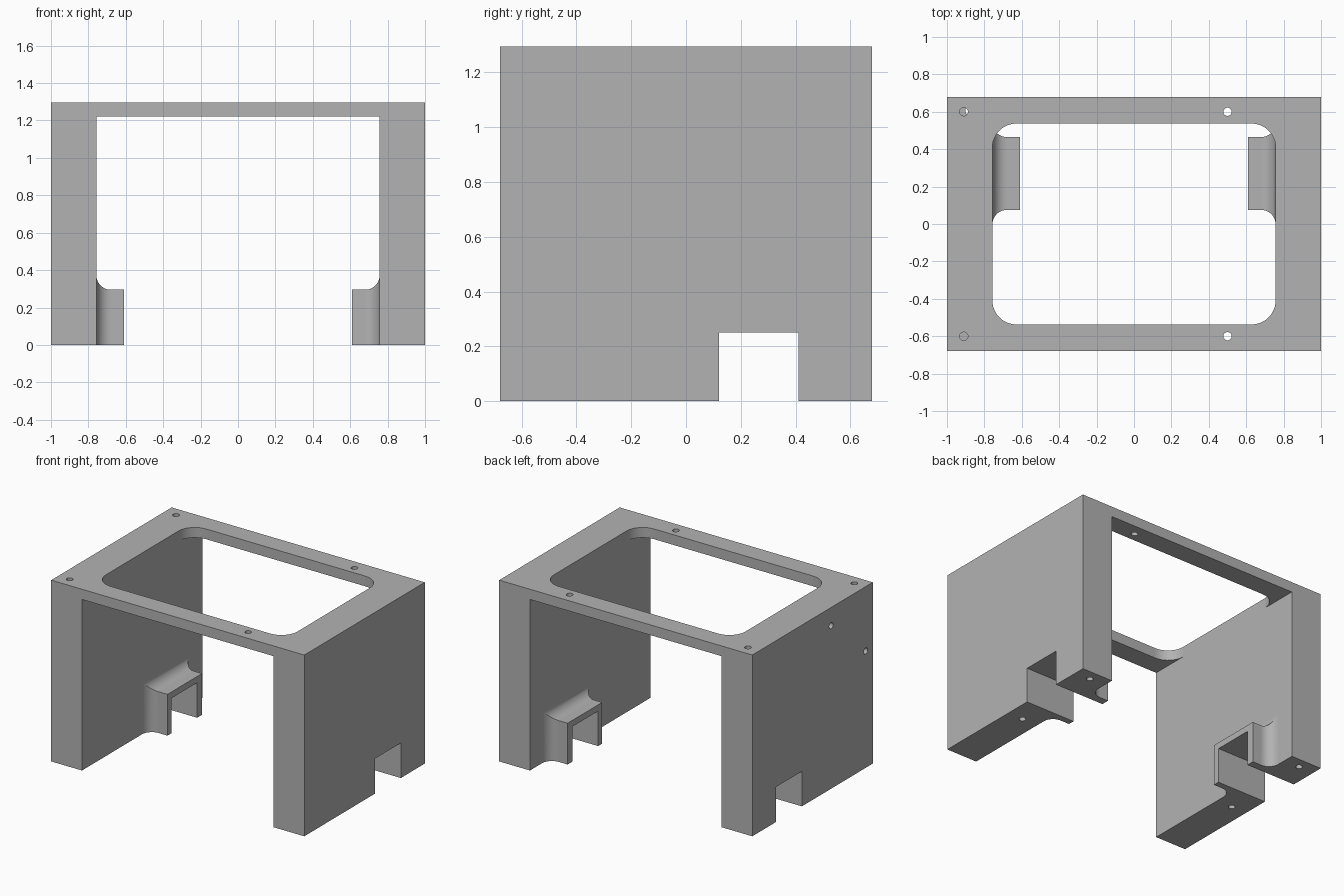
import bpy, bmesh, math
from mathutils import Vector, Matrix

if "Cube" in bpy.data.objects:
    bpy.data.objects.remove(bpy.data.objects["Cube"])

W, D, H = 1.0, 0.68, 1.295          # half width, half depth, height
INNER, PLATE_Z = 0.757, 1.222       # inner wall face, underside of top rails
NOSE, F = 0.61, 0.077               # inner face of the socket, fillet radius
TY0, TY1, TZ = 0.12, 0.41, 0.25     # slot through the wall
BY0, BY1, BZ = 0.075, 0.465, 0.295  # socket block
OPEN_Y, OPEN_R = 0.537, 0.128       # top opening
HOLE_R = 0.022

grey = bpy.data.materials.new("grey")
grey.diffuse_color = (0.45, 0.45, 0.45, 1)
grey.use_nodes = True
grey.node_tree.nodes["Principled BSDF"].inputs["Base Color"].default_value = grey.diffuse_color


def finish(bm, name):
    bmesh.ops.remove_doubles(bm, verts=bm.verts[:], dist=1e-5)
    bmesh.ops.recalc_face_normals(bm, faces=bm.faces[:])
    mesh = bpy.data.meshes.new(name)
    bm.to_mesh(mesh)
    bm.free()
    mesh.materials.append(grey)
    obj = bpy.data.objects.new(name, mesh)
    bpy.context.collection.objects.link(obj)
    return obj


def drill(obj, start, end):
    """Cut a round hole from start to end."""
    a, b = Vector(start), Vector(end)
    axis = b - a
    bm = bmesh.new()
    rot = axis.to_track_quat('Z', 'Y').to_matrix().to_4x4()
    bmesh.ops.create_cone(bm, cap_ends=True, segments=32, radius1=HOLE_R, radius2=HOLE_R,
                          depth=axis.length, matrix=Matrix.Translation((a + b) / 2) @ rot)
    for f in bm.faces:
        f.smooth = len(f.verts) == 4
    cutter = finish(bm, "hole_cutter")
    cutter.hide_render = True
    mod = obj.modifiers.new("hole", 'BOOLEAN')
    mod.operation, mod.solver, mod.object = 'DIFFERENCE', 'EXACT', cutter
    bpy.context.view_layer.objects.active = obj
    bpy.ops.object.modifier_apply(modifier=mod.name)
    bpy.data.objects.remove(cutter)


def side_wall(name, s):
    """Wall with a slot at its foot and a filleted socket on the inside."""
    bm = bmesh.new()

    def face(points, smooth=False):
        f = bm.faces.new([bm.verts.new((s * x, y, z)) for x, y, z in points])
        f.smooth = smooth

    def arch(x, y0, y1, z):
        return [(x, y0, 0), (x, y0, z), (x, y1, z), (x, y1, 0)]

    def rim(x):
        return [(x, D, 0), (x, D, H), (x, -D, H), (x, -D, 0)]

    # socket sections: mitred fillet from the wall, then the straight nose
    sections = []
    n = 10
    for i in range(n + 1):
        t = math.pi / 2 * i / n
        off = F * (1 - math.sin(t))
        sections.append(arch(INNER - F * (1 - math.cos(t)), BY0 - off, BY1 + off, BZ + off))
    sections.append(arch(NOSE, BY0, BY1, BZ))
    for i, (a, b) in enumerate(zip(sections, sections[1:])):
        for k in range(3):
            face([a[k], a[k + 1], b[k + 1], b[k]], smooth=i < n)

    # slot, outer face, inner face and socket nose
    outer, inner = arch(W, TY0, TY1, TZ), arch(NOSE, TY0, TY1, TZ)
    for k in range(3):
        face([outer[k], outer[k + 1], inner[k + 1], inner[k]])
        face([rim(W)[k], rim(W)[k + 1], rim(INNER)[k + 1], rim(INNER)[k]])
    face(outer + rim(W))
    face(sections[0] + rim(INNER))
    face(sections[-1] + inner[::-1])
    # soles on both sides of the slot
    for k, y in ((0, -D), (3, D)):
        face([(W, y, 0), outer[k], inner[k]] + [p[k] for p in sections[::-1]] + [(INNER, y, 0)])

    bmesh.ops.remove_doubles(bm, verts=bm.verts[:], dist=1e-5)
    for e in bm.edges:
        if len(e.link_faces) == 2 and e.calc_face_angle(0) > 0.5:
            e.smooth = False
    return finish(bm, name)


def top_rail(name, s):
    """Top plate strip with the rounded corners of the opening."""
    arc = []
    for i in range(13):
        t = math.pi / 2 * i / 12
        arc.append((INNER - OPEN_R + OPEN_R * math.cos(t), OPEN_Y - OPEN_R + OPEN_R * math.sin(t)))
    pts = [(-INNER, D), (INNER, D)] + arc + [(-x, y) for x, y in arc[::-1]]
    bm = bmesh.new()
    low = [bm.verts.new((x, s * y, PLATE_Z)) for x, y in pts]
    high = [bm.verts.new((x, s * y, H)) for x, y in pts]
    bm.faces.new(low)
    bm.faces.new(high)
    for i in range(len(pts)):
        j = (i + 1) % len(pts)
        f = bm.faces.new([low[i], low[j], high[j], high[i]])
        f.smooth = 2 <= i < 14 or 15 <= i < 27
    return finish(bm, name)


left = side_wall("left_wall", -1)
right = side_wall("right_wall", 1)

# screw holes in the soles
for wall, s in ((left, -1), (right, 1)):
    for y in (-0.07, 0.605):
        drill(wall, (s * 0.88, y, -0.1), (s * 0.88, y, 0.4))

# vertical holes and side holes in the left wall
for y in (-0.6, 0.6):
    drill(left, (-0.91, y, H + 0.1), (-0.91, y, 0.35))
drill(left, (-1.1, -0.6, 0.835), (-0.91, -0.6, 0.835))
drill(left, (-1.1, -0.21, 1.165), (-0.91, -0.21, 1.165))

# top rails with one through hole each
for name, s in (("front_rail", -1), ("back_rail", 1)):
    rail = top_rail(name, s)
    drill(rail, (0.5, s * 0.6, H + 0.1), (0.5, s * 0.6, PLATE_Z - 0.1))
